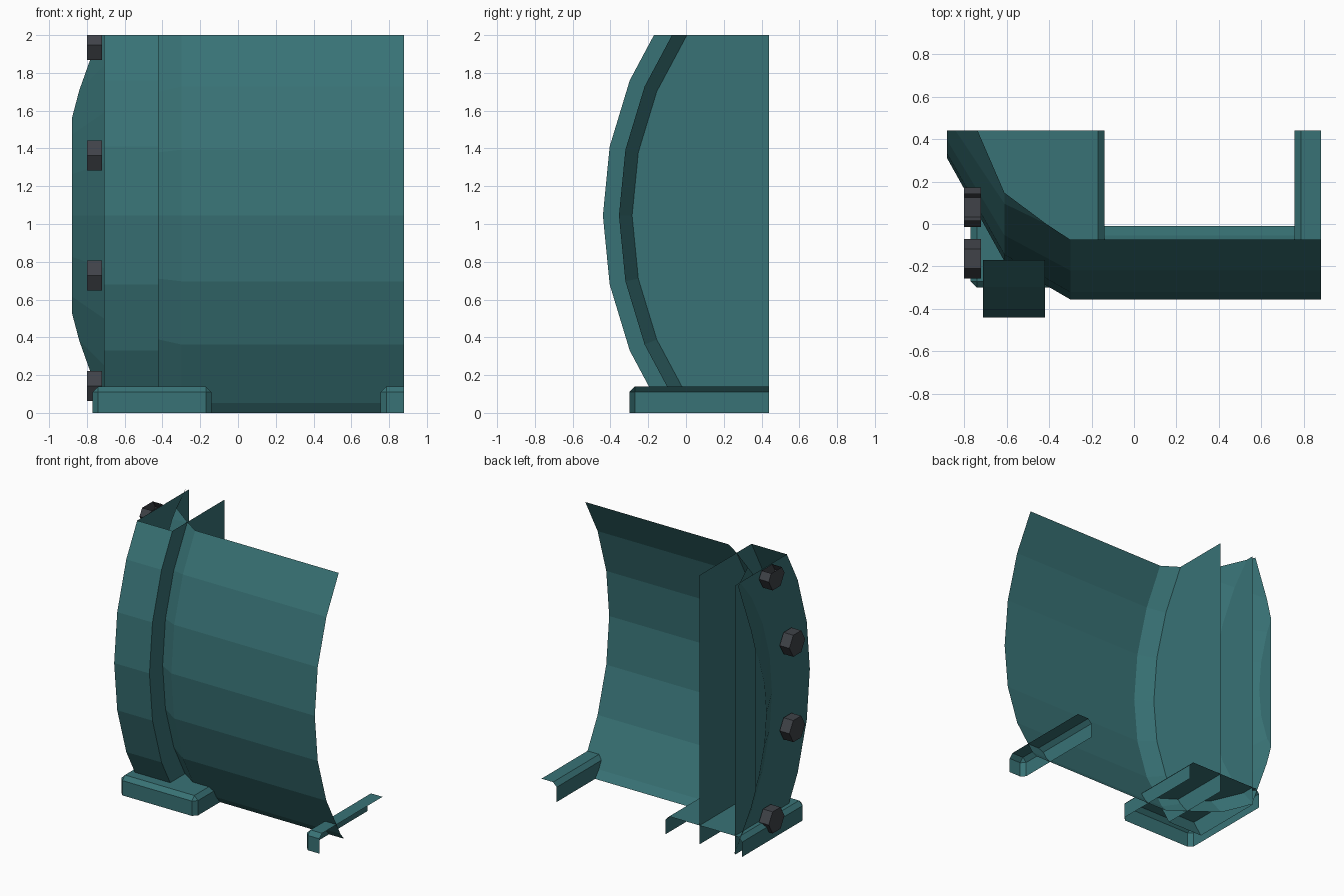
import bpy, bmesh, math
from mathutils import Vector, Matrix

if "Cube" in bpy.data.objects:
    bpy.data.objects.remove(bpy.data.objects["Cube"])

SIDES = 32
CY, CZ = 1.43, 1.045          # axis of the big drum (runs along x)

def material(name, color):
    m = bpy.data.materials.new(name)
    m.diffuse_color = color
    m.use_nodes = True
    m.node_tree.nodes["Principled BSDF"].inputs["Base Color"].default_value = m.diffuse_color
    return m

teal = material("teal_paint", (0.04, 0.17, 0.18, 1))
dark = material("dark_steel", (0.05, 0.055, 0.065, 1))

# The model is a corner section of a larger drum: trim to its box
CUTS = [((0, 0, 2), (0, 0, 1)), ((0, 0, 0), (0, 0, -1)),
        ((0, 0.44, 0), (0, 1, 0)), ((0.88, 0, 0), (1, 0, 0))]

def finish(bm, name, mat):
    bmesh.ops.recalc_face_normals(bm, faces=bm.faces)
    for co, no in CUTS:
        bmesh.ops.bisect_plane(bm, geom=bm.verts[:] + bm.edges[:] + bm.faces[:],
                               dist=1e-5, plane_co=co, plane_no=no, clear_outer=True)
    me = bpy.data.meshes.new(name)
    bm.to_mesh(me)
    bm.free()
    me.materials.append(mat)
    ob = bpy.data.objects.new(name, me)
    bpy.context.collection.objects.link(ob)
    return ob

def revolve(name, profile, mat):
    """Spin (x, radius) points round the drum axis and cap both ends."""
    bm = bmesh.new()
    rings = []
    for x, r in profile:
        rings.append([bm.verts.new((x, CY - r * math.cos(a), CZ + r * math.sin(a)))
                      for a in (2 * math.pi * i / SIDES for i in range(SIDES))])
    for p, q in zip(rings, rings[1:]):
        for i in range(SIDES):
            j = (i + 1) % SIDES
            bm.faces.new((p[i], p[j], q[j], q[i]))
    bm.faces.new(rings[0])
    bm.faces.new(rings[-1])
    return finish(bm, name, mat)

# Drum with a stepped domed end, and the flange around the dome
revolve("drum_shell", [(-0.88, 1.12), (-0.61, 1.605), (-0.30, 1.785), (1.5, 1.785)], teal)
revolve("end_flange", [(-0.71, 1.87), (-0.42, 1.87)], teal)

# Chamfered feet
def foot(name, x0, x1):
    bm = bmesh.new()
    bmesh.ops.create_cube(bm, size=1)
    y0, y1, z0, z1 = -0.30, 1.5, -0.3, 0.14
    bmesh.ops.scale(bm, vec=(x1 - x0, y1 - y0, z1 - z0), verts=bm.verts)
    bmesh.ops.translate(bm, vec=((x0 + x1) / 2, (y0 + y1) / 2, (z0 + z1) / 2), verts=bm.verts)
    bmesh.ops.bevel(bm, geom=bm.edges[:], offset=0.03, segments=1, affect='EDGES')
    return finish(bm, name, teal)

foot("left_foot", -0.77, -0.14)
foot("right_foot", 0.755, 1.385)

# Hexagonal bolts around the flange
for n, deg in enumerate((-33.75, -11.25, 11.25, 33.75), 1):
    a = math.radians(deg)
    pos = Vector((-0.76, CY - 1.625 * math.cos(a), CZ + 1.625 * math.sin(a)))
    bm = bmesh.new()
    bmesh.ops.create_cone(bm, cap_ends=True, segments=6, radius1=0.0925, radius2=0.0925, depth=0.08)
    # point one corner of the hexagon along y, axis along x
    top = max(bm.verts, key=lambda v: v.co.x)
    turn = math.pi / 2 - math.atan2(top.co.y, top.co.x)
    bmesh.ops.transform(bm, verts=bm.verts,
                        matrix=Matrix.Translation(pos) @ Matrix.Rotation(math.pi / 2, 4, 'Y')
                        @ Matrix.Rotation(turn, 4, 'Z'))
    finish(bm, f"flange_bolt_{n}", dark)
